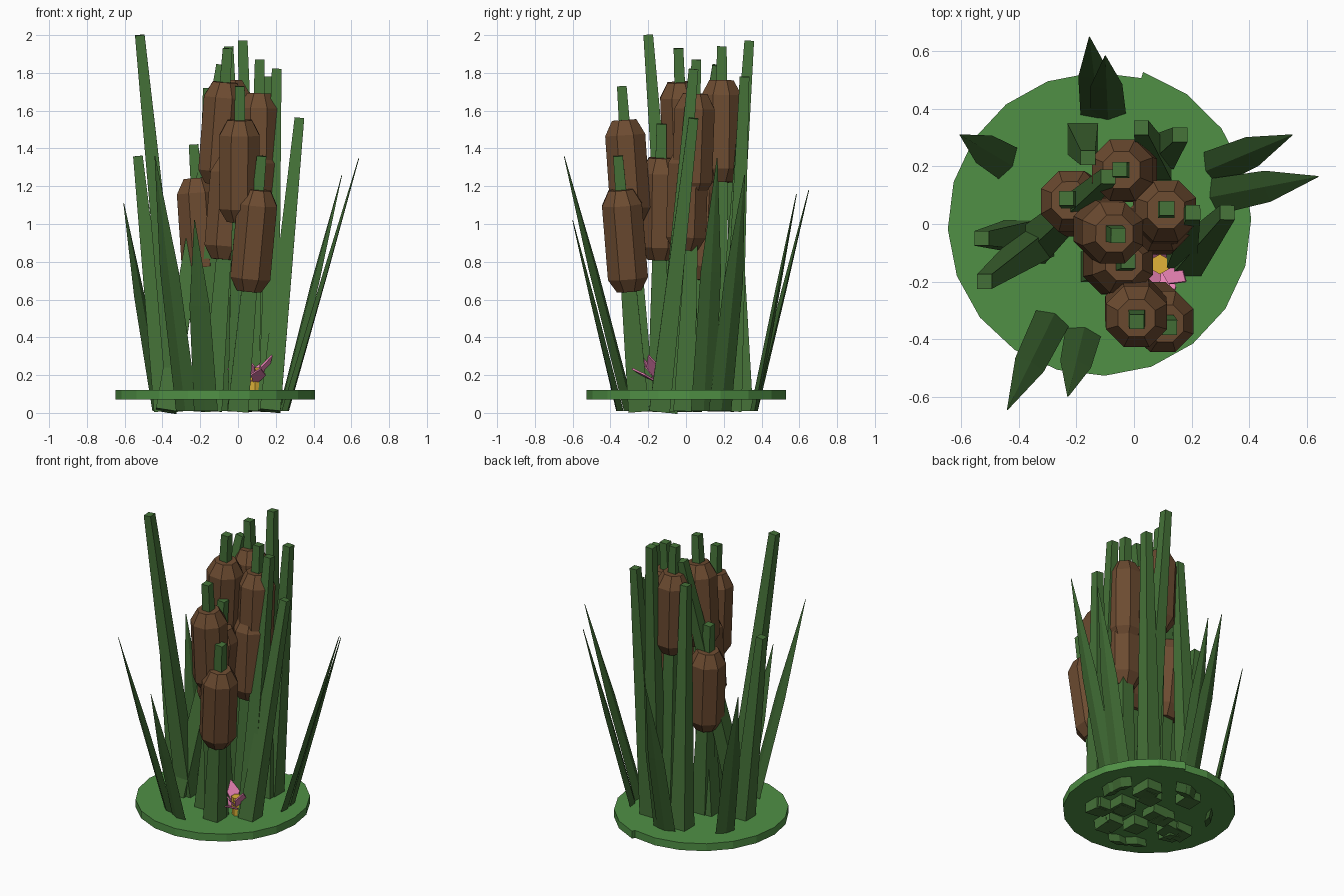
import bpy, bmesh, math
from mathutils import Vector, Matrix

if "Cube" in bpy.data.objects:
    bpy.data.objects.remove(bpy.data.objects["Cube"])


def mat(name, c):
    m = bpy.data.materials.new(name)
    m.diffuse_color = (*c, 1)
    m.use_nodes = True
    m.node_tree.nodes["Principled BSDF"].inputs["Base Color"].default_value = m.diffuse_color
    return m


PAD = mat("pad_green", (0.08, 0.28, 0.06))
STEM = mat("stem_green", (0.06, 0.17, 0.04))
LEAF = mat("leaf_green", (0.045, 0.13, 0.03))
BROWN = mat("seed_brown", (0.15, 0.07, 0.03))
PINK = mat("petal_pink", (0.8, 0.22, 0.45))
GOLD = mat("flower_gold", (0.75, 0.45, 0.04))


def loft(name, rings, m):
    """Skin a stack of equal-length point rings and cap both ends."""
    bm = bmesh.new()
    vs = [[bm.verts.new(p) for p in r] for r in rings]
    n = len(rings[0])
    for a, b in zip(vs, vs[1:]):
        for i in range(n):
            j = (i + 1) % n
            bm.faces.new((a[i], a[j], b[j], b[i]))
    bm.faces.new(vs[0][::-1])
    bm.faces.new(vs[-1])
    bmesh.ops.recalc_face_normals(bm, faces=bm.faces)
    me = bpy.data.meshes.new(name)
    bm.to_mesh(me)
    bm.free()
    me.materials.append(m)
    ob = bpy.data.objects.new(name, me)
    bpy.context.collection.objects.link(ob)
    return ob


def ring(c, r, n, axis=Vector((0, 0, 1))):
    q = Vector((0, 0, 1)).rotation_difference(axis)
    return [Vector(c) + q @ Vector((r * math.cos((i + .5) * math.tau / n),
                                    r * math.sin((i + .5) * math.tau / n), 0))
            for i in range(n)]


def stem(name, base, tip):
    b, t = Vector((*base, 0.01)), Vector(tip)
    ax = (t - b).normalized()
    loft(name, [ring(b, 0.078, 4, ax), ring(t, 0.036, 4, ax)], STEM)


# lily pad: slightly spiralled rim leaves a small step
rim = []
for i in range(21):
    a = math.radians(74) - i / 20 * math.tau
    r = 0.55 - 0.022 * min(1, i / 4)
    rim.append((-0.12 + r * math.cos(a), r * math.sin(a)))
loft("lily_pad", [[(x, y, z) for x, y in rim] for z in (0.07, 0.12)], PAD)

# bare reeds: base xy, tip xyz
reeds = [((0.08, 0.20), (0.025, 0.335, 1.97)),
         ((0.08, 0.24), (0.16, 0.31, 1.78)),
         ((0.16, -0.12), (0.205, 0.04, 1.82)),
         ((0.17, -0.14), (0.325, 0.04, 1.56)),
         ((-0.32, -0.05), (-0.52, -0.20, 2.0)),
         ((-0.39, -0.04), (-0.53, -0.05, 1.36)),
         ((-0.38, -0.10), (-0.09, 0.165, 1.84)),
         ((-0.18, 0.30), (-0.16, 0.23, 1.72))]
for i, (b, t) in enumerate(reeds):
    stem(f"reed_{i + 1}", b, t)

# cattails: a stem with an eight-sided seed head near its tip
cattails = [((0.02, 0.17), (-0.05, 0.19, 1.94)),
            ((0.08, -0.01), (0.115, 0.055, 1.87)),
            ((-0.20, 0.03), (-0.055, -0.04, 1.93)),
            ((0.0, -0.22), (0.01, -0.34, 1.73)),
            ((0.0, -0.25), (0.125, -0.36, 1.36)),
            ((-0.14, -0.15), (-0.02, -0.13, 1.53)),
            ((-0.14, 0.03), (-0.235, 0.09, 1.42)),
            ((0.06, -0.03), (0.10, 0.02, 1.58))]
for i, (b, t) in enumerate(cattails):
    stem(f"cattail_stem_{i + 1}", b, t)
    b, t = Vector((*b, 0.01)), Vector(t)
    ax = (t - b).normalized()
    loft(f"cattail_head_{i + 1}",
         [ring(t - ax * d, r, 8, ax) for d, r in
          ((0.72, 0.07), (0.65, 0.115), (0.26, 0.115), (0.18, 0.07))], BROWN)

# pointed leaves leaning outwards: base xy, tip xyz
leaves = [((-0.12, 0.36), (-0.155, 0.65, 1.18)),
          ((-0.09, 0.36), (-0.10, 0.585, 1.16)),
          ((-0.42, 0.20), (-0.605, 0.31, 1.11)),
          ((0.24, 0.18), (0.55, 0.31, 1.26)),
          ((0.25, 0.09), (0.64, 0.165, 1.35)),
          ((-0.27, -0.30), (-0.44, -0.645, 1.36)),
          ((-0.17, -0.35), (-0.23, -0.60, 1.02))]
for i, (b, t) in enumerate(leaves):
    b, t = Vector((*b, 0.01)), Vector(t)
    out = Vector((t.x - b.x, t.y - b.y, 0)).normalized()
    side = Vector((-out.y, out.x, 0))
    secs = []
    for f, w, d in ((0, 0.065, 0.02), (0.55, 0.055, 0.013), (1, 0.002, 0.002)):
        c = b.lerp(t, f)
        secs.append([c + side * w, c + out * d, c - side * w, c - out * d])
    loft(f"leaf_{i + 1}", secs, LEAF)

# water flower: gold centre and a ring of upturned petals
fc = Vector((0.09, -0.14, 0.12))
loft("flower_centre", [ring(fc, 0.03, 6), ring(fc + Vector((0, 0, 0.12)), 0.035, 6)], GOLD)
for i in range(8):
    rot = Matrix.Rotation(i * math.tau / 8 + 0.2, 3, 'Z')
    reach, rise = ((0.15, 0.11), (0.11, 0.18))[i % 2]
    secs = []
    for f, w in ((0.15, 0.015), (0.6, 0.04), (1, 0.002)):
        x, z = reach * f, 0.03 + (rise - 0.03) * f
        secs.append([fc + rot @ Vector(p) for p in
                     ((x, -w, z), (x, w, z), (x - .005, w, z + .008), (x - .005, -w, z + .008))])
    loft(f"petal_{i + 1}", secs, PINK)
